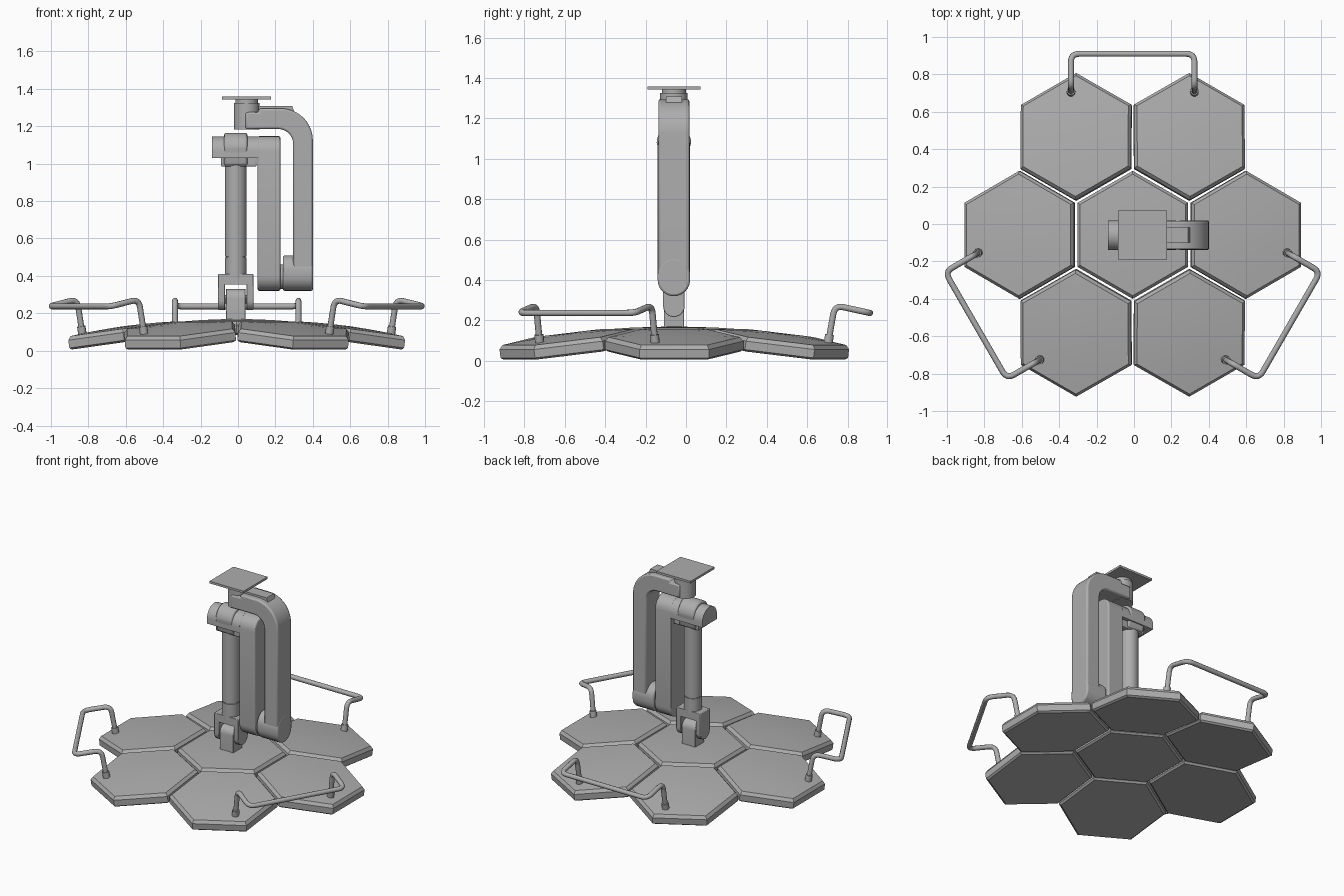
import bpy, bmesh, math
from mathutils import Vector, Matrix

if "Cube" in bpy.data.objects:
    bpy.data.objects.remove(bpy.data.objects["Cube"])

CX, CY = -0.007, -0.058          # centre of the lamp cluster
grey = bpy.data.materials.new("medium grey")
grey.diffuse_color = (0.42, 0.42, 0.42, 1)
grey.use_nodes = True
grey.node_tree.nodes["Principled BSDF"].inputs["Base Color"].default_value = grey.diffuse_color


def finish(name, bm, bevel=0.0, smooth=30):
    bmesh.ops.recalc_face_normals(bm, faces=bm.faces)
    me = bpy.data.meshes.new(name)
    bm.to_mesh(me)
    bm.free()
    ob = bpy.data.objects.new(name, me)
    bpy.context.collection.objects.link(ob)
    me.materials.append(grey)
    if bevel:
        mod = ob.modifiers.new("edge bevel", 'BEVEL')
        mod.width, mod.segments, mod.limit_method = bevel, 2, 'ANGLE'
    bpy.ops.object.select_all(action='DESELECT')
    ob.select_set(True)
    bpy.context.view_layer.objects.active = ob
    bpy.ops.object.shade_smooth_by_angle(angle=math.radians(smooth))
    return ob


def prism(name, pts, axis, lo, hi, bevel=0.0):
    """Extrude a closed 2D profile along x (pts = y,z), y (x,z) or z (x,y)."""
    place = {'x': lambda a, b, t: (t, a, b), 'y': lambda a, b, t: (a, t, b),
             'z': lambda a, b, t: (a, b, t)}[axis]
    bm = bmesh.new()
    rings = [[bm.verts.new(place(a, b, t)) for a, b in pts] for t in (lo, hi)]
    n = len(pts)
    for i in range(n):
        j = (i + 1) % n
        bm.faces.new((rings[0][i], rings[0][j], rings[1][j], rings[1][i]))
    for r in rings:
        bm.faces.new(r)
    return finish(name, bm, bevel)


def arc(cx, cy, r, a0, a1, n=12):
    return [(cx + r * math.cos(math.radians(a0 + (a1 - a0) * i / n)),
             cy + r * math.sin(math.radians(a0 + (a1 - a0) * i / n))) for i in range(n + 1)]


def stadium(c, r, z0, z1):
    return arc(c, z0 + r, r, 180, 360) + arc(c, z1 - r, r, 0, 180)


def box(x0, x1, y0, y1):
    return [(x0, y0), (x1, y0), (x1, y1), (x0, y1)]


def cylinder(name, x, y, r, z0, z1):
    return prism(name, arc(x, y, r, 0, 350, 35), 'z', z0, z1)


def hex_panel(name, matrix):
    """Hexagonal lamp head with chamfered rim and slightly domed top."""
    bm = bmesh.new()
    levels = [(0.328, 0.0), (0.342, 0.01), (0.342, 0.052), (0.325, 0.072),
              (0.22, 0.079), (0.11, 0.083)]
    rings = []
    for r, z in levels:
        rings.append([bm.verts.new((r * math.cos(math.radians(30 + 60 * k)),
                                    r * math.sin(math.radians(30 + 60 * k)), z)) for k in range(6)])
    for a, b in zip(rings, rings[1:]):
        for k in range(6):
            m = (k + 1) % 6
            bm.faces.new((a[k], a[m], b[m], b[k]))
    bm.faces.new(rings[0])
    top = bm.verts.new((0, 0, 0.085))
    for k in range(6):
        bm.faces.new((rings[-1][k], rings[-1][(k + 1) % 6], top))
    bm.transform(matrix)
    finish(name, bm, smooth=25)


def fillet(pts, r, n=6):
    """Round the inner corners of a 3D path."""
    out = [pts[0]]
    for p, c, q in zip(pts, pts[1:], pts[2:]):
        a, b = c + (p - c).normalized() * r, c + (q - c).normalized() * r
        for i in range(n + 1):
            t = i / n
            out.append(a * (1 - t) ** 2 + c * 2 * t * (1 - t) + b * t * t)
    return out + [pts[-1]]


def tube(name, pts, r):
    cu = bpy.data.curves.new(name, 'CURVE')
    cu.dimensions, cu.bevel_depth, cu.bevel_resolution, cu.use_fill_caps = '3D', r, 3, True
    sp = cu.splines.new('POLY')
    sp.points.add(len(pts) - 1)
    for s, p in zip(sp.points, pts):
        s.co = (*p, 1)
    cu.materials.append(grey)
    ob = bpy.data.objects.new(name, cu)
    bpy.context.collection.objects.link(ob)
    bpy.ops.object.select_all(action='DESELECT')
    ob.select_set(True)
    bpy.context.view_layer.objects.active = ob
    bpy.ops.object.convert(target='MESH')
    bpy.ops.object.shade_smooth_by_angle(angle=math.radians(50))


# Lamp heads: one level centre and six tilted outward around it
centre = Matrix.Translation((CX, CY, 0))
hex_panel("centre_lamp_head", centre @ Matrix.Translation((0, 0, 0.085)))
for k in range(6):
    hex_panel(f"outer_lamp_head_{k + 1}",
              centre @ Matrix.Rotation(math.radians(60 * k), 4, 'Z')
              @ Matrix.Translation((0.6, 0, 0.046)) @ Matrix.Rotation(math.radians(8), 4, 'Y'))

# Three handles, each a bent rail with two foot sleeves
for k in range(3):
    spin = centre @ Matrix.Rotation(math.radians(120 * k), 4, 'Z')
    foot, knee, corner = (0.33, 0.762, 0.09), (0.33, 0.795, 0.275), (0.33, 0.968, 0.237)
    half = [Vector(p) for p in (foot, knee, corner)]
    other = [Vector((-p.x, p.y, p.z)) for p in reversed(half)]
    tube(f"handle_rail_{k + 1}", fillet([spin @ p for p in half + other], 0.045), 0.016)
    for s in (1, -1):
        a, b = Vector((s * 0.33, 0.762, 0.09)), Vector((s * 0.33, 0.769, 0.13))
        tube(f"handle_foot_{k + 1}", [spin @ a, spin @ b], 0.023)

# Swivel lug and fork that carry the lamp cluster
AX, AY = -0.012, -0.06
prism("swivel_lug", [(AY - 0.05, 0.155), (AY + 0.05, 0.155)] + arc(AY, 0.28, 0.05, 0, 180),
      'x', AX - 0.053, AX + 0.053, 0.004)
cylinder("swivel_base", AX, AY, 0.03, 0.14, 0.17)
for s in (-1, 1):
    x0, x1 = sorted((AX + s * 0.057, AX + s * 0.094))
    prism("fork_prong", arc(AY, 0.27, 0.053, 180, 360) + [(AY + 0.053, 0.41), (AY - 0.053, 0.41)],
          'x', x0, x1, 0.004)
prism("fork_bridge", box(AY - 0.053, AY + 0.053, 0.355, 0.41), 'x', AX - 0.07, AX + 0.07)
prism("fork_pin", arc(AY, 0.275, 0.022, 0, 345, 23), 'x', AX - 0.09, AX + 0.09)

# Vertical drop tube with collar
cylinder("drop_tube_collar", AX, AY, 0.057, 0.39, 0.498)
cylinder("drop_tube_groove", AX, AY, 0.052, 0.49, 0.51)
cylinder("drop_tube", AX, AY, 0.058, 0.504, 1.02)

# Elbow: flat-bottomed round housing with a hub band
housing = [(AY - 0.08, 1.03), (AY + 0.08, 1.03)] + arc(AY, 1.065, 0.08, 0, 180, 20)
prism("elbow_housing", housing, 'x', -0.14, 0.11)
band = [(AY - 0.062, 0.99), (AY + 0.062, 0.99)] + arc(AY, 1.08, 0.085, 0, 180, 20)
prism("elbow_hub", band, 'x', AX - 0.062, AX + 0.062, 0.01)
prism("elbow_under_block", box(AY - 0.055, AY + 0.055, 0.985, 1.04), 'x', -0.09, 0.1, 0.006)

# Lower arm and the joint to the upper arm
prism("lower_arm", stadium(AY, 0.08, 0.32, 1.147), 'x', 0.105, 0.226, 0.008)
prism("joint_disc", arc(AY, 0.395, 0.065, 0, 350, 35), 'x', 0.22, 0.245)
prism("joint_boss", stadium(AY, 0.08, 0.32, 0.51), 'x', 0.24, 0.401, 0.01)

# Upper arm: inverted L with a large rounded bend
outline = ([(0.295, 0.42), (0.40, 0.42)] + arc(0.23, 1.125, 0.17, 0, 90, 14)
           + [(0.11, 1.295), (0.11, 1.275), (0.04, 1.275), (0.04, 1.185)]
           + arc(0.215, 1.105, 0.08, 90, 0, 10))
prism("upper_arm", outline, 'y', AY - 0.077, AY + 0.077, 0.022)
prism("upper_arm_cover", [(0.11, 1.28), (0.3, 1.28), (0.29, 1.308), (0.11, 1.308)],
      'y', AY - 0.04, AY + 0.04)

# Ceiling swivel and mounting plate
cylinder("ceiling_swivel", 0.046, AY, 0.068, 1.182, 1.325)
cylinder("ceiling_swivel_cap", 0.046, AY, 0.06, 1.32, 1.347)
prism("ceiling_plate", box(-0.086, 0.176, -0.19, 0.073), 'z', 1.343, 1.358)
